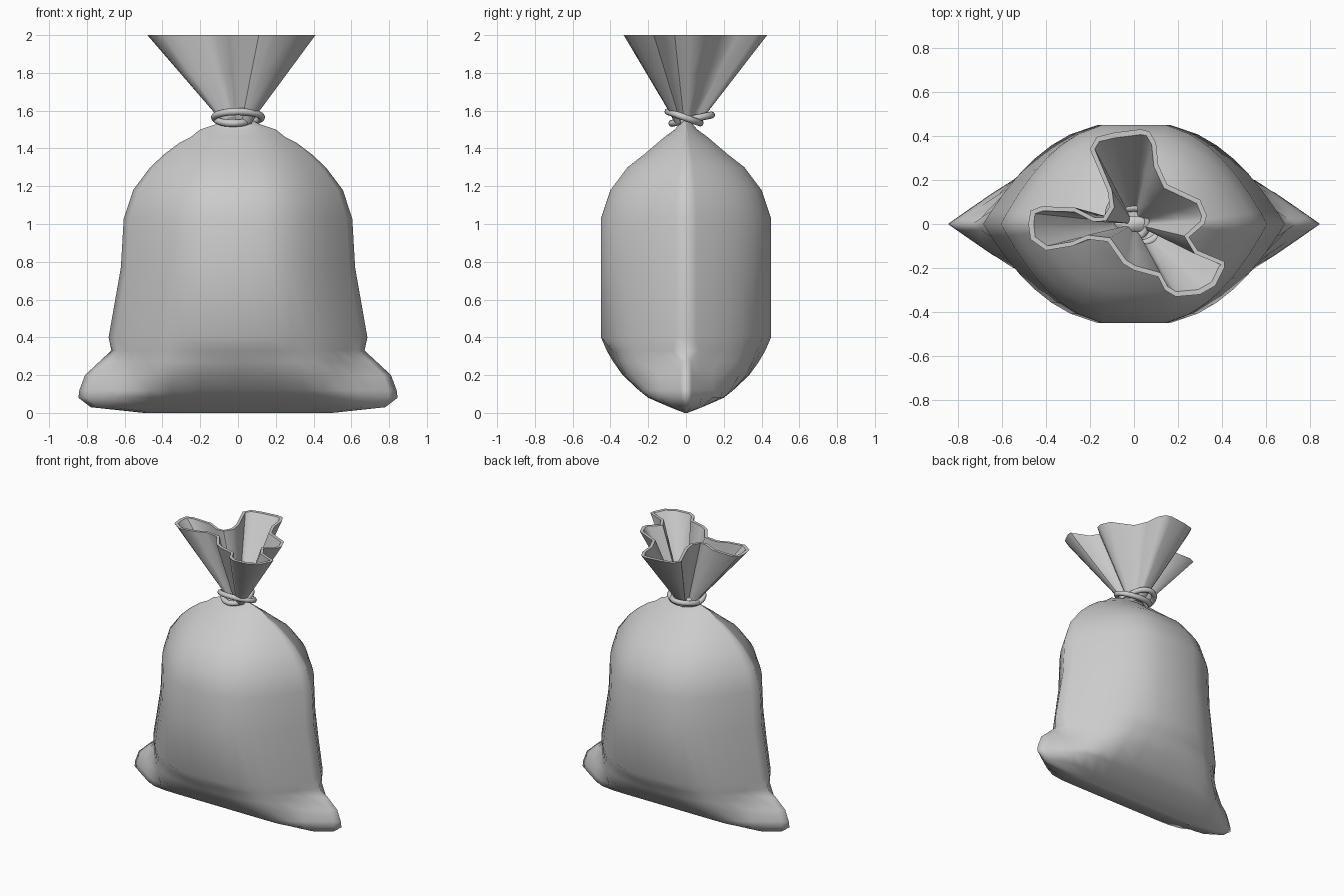
import bpy
import math

if "Cube" in bpy.data.objects:
    bpy.data.objects.remove(bpy.data.objects["Cube"])


def finish(name, verts, faces, angle):
    mesh = bpy.data.meshes.new(name)
    mesh.from_pydata(verts, [], faces)
    ob = bpy.data.objects.new(name, mesh)
    bpy.context.collection.objects.link(ob)
    bpy.ops.object.select_all(action='DESELECT')
    ob.select_set(True)
    bpy.context.view_layer.objects.active = ob
    bpy.ops.object.mode_set(mode='EDIT')
    bpy.ops.mesh.select_all(action='SELECT')
    bpy.ops.mesh.normals_make_consistent(inside=False)
    bpy.ops.object.mode_set(mode='OBJECT')
    bpy.ops.object.shade_smooth_by_angle(angle=math.radians(angle))
    return ob


def loft(name, rings, angle, closed=False):
    n = len(rings[0])
    m = len(rings)
    verts = [v for r in rings for v in r]
    faces = [(i * n + j, i * n + (j + 1) % n,
              (i + 1) % m * n + (j + 1) % n, (i + 1) % m * n + j)
             for i in range(m if closed else m - 1) for j in range(n)]
    if not closed:
        faces += [tuple(range(n))[::-1], tuple(range((m - 1) * n, m * n))]
    return finish(name, verts, faces, angle)


# Sack body: pillow-shaped slices (height, half width, half depth, ear bluntness)
slices = [(0, .50, .008, 0), (.03, .78, .085, .03), (.08, .845, .20, .05),
          (.12, .84, .25, .06), (.20, .81, .335, .06), (.27, .735, .385, .04),
          (.33, .67, .42, .02), (.40, .685, .45, 0), (.77, .62, .45, 0),
          (1.03, .605, .45, 0), (1.18, .555, .40, 0), (1.30, .465, .31, 0),
          (1.37, .39, .22, 0), (1.43, .31, .15, 0), (1.46, .25, .115, 0),
          (1.50, .20, .06, 0), (1.53, .11, .035, 0), (1.56, .06, .035, 0)]
us = [1, .95, .86, .76, .66, .55, .42, .24, 0]
us = us + [-u for u in us[-2::-1]]


def lens(z, w, d, blunt):
    def depth(u):
        u = abs(u)
        if z >= .38:
            return d * min(1, 1.03 * (1 - u ** 2.45))
        # lower part: full body cut by the bottom wedge, plus pointed ears
        body = .45 * max(0, 1 - (u * w / .68) ** 2.45)
        ear = max(.7 * w * (1 - u), blunt * math.sqrt(1 - u ** 6))
        ear = min(ear, .2)
        full = max(body, ear)
        if full < .001:
            return 0
        return max((full ** -8 + d ** -8) ** -.125, 0) if u * w > .1 else min(d, full)
    front = [(u * w, -depth(u), z) for u in us]
    back = [(-x, -y, z) for x, y, z in front]
    return front[:-1] + back[:-1]


loft("sack_body", [lens(*s) for s in slices], 115)

# Flared mouth: pleated outline at the rim, shrinking to the neck
rim = [(-.47, .06), (-.48, 0), (-.47, -.07), (-.40, -.12), (-.28, -.10),
       (-.21, -.07), (-.12, -.08), (-.05, -.18), (0, -.21), (.11, -.24),
       (.14, -.30), (.19, -.33), (.30, -.32), (.37, -.28), (.41, -.20),
       (.41, -.17), (.29, -.12), (.25, -.06), (.32, 0), (.33, .04), (.30, .11),
       (.15, .18), (.11, .27), (.10, .37), (.07, .42), (.03, .43),
       (-.09, .415), (-.17, .395), (-.20, .34), (-.12, .15), (-.11, .08),
       (-.14, .03), (-.18, .03), (-.27, .075), (-.42, .08)]


def inset(points, t):
    out = []
    for i, (x, y) in enumerate(points):
        ax, ay = points[i - 1]
        bx, by = points[(i + 1) % len(points)]
        length = math.hypot(bx - ax, by - ay)
        out.append((x - (by - ay) / length * t, y + (bx - ax) / length * t))
    return out


def scaled(points, s, z):
    return [(x * s, y * s, z) for x, y in points]


inner = inset(rim, .02)
levels = [(.17, 1.53), (.28, 1.60), (.64, 1.80), (1, 2.0)]
rings = [scaled(rim, s, z) for s, z in levels]
rings += [scaled(inner, s * .99, z) for s, z in levels[::-1]]
loft("flared_mouth", rings, 50)


# Tie cord: two tilted loops that cross at the sides
def cord(name, cx, cy, rx, ry, z, tilt, r=.019, steps=32, sides=8):
    rings = []
    for i in range(steps):
        a = 2 * math.pi * i / steps
        ring = []
        for j in range(sides):
            b = 2 * math.pi * j / sides
            k = r * math.cos(b)
            ring.append((cx + (rx + k) * math.cos(a), cy + (ry + k) * math.sin(a),
                         z + tilt * math.sin(a) + r * math.sin(b)))
        rings.append(ring)
    loft(name, rings, 60, closed=True)


cord("tie_cord_upper", 0, -.01, .125, .085, 1.565, -.03)
cord("tie_cord_lower", -.025, .03, .09, .105, 1.555, .022)
